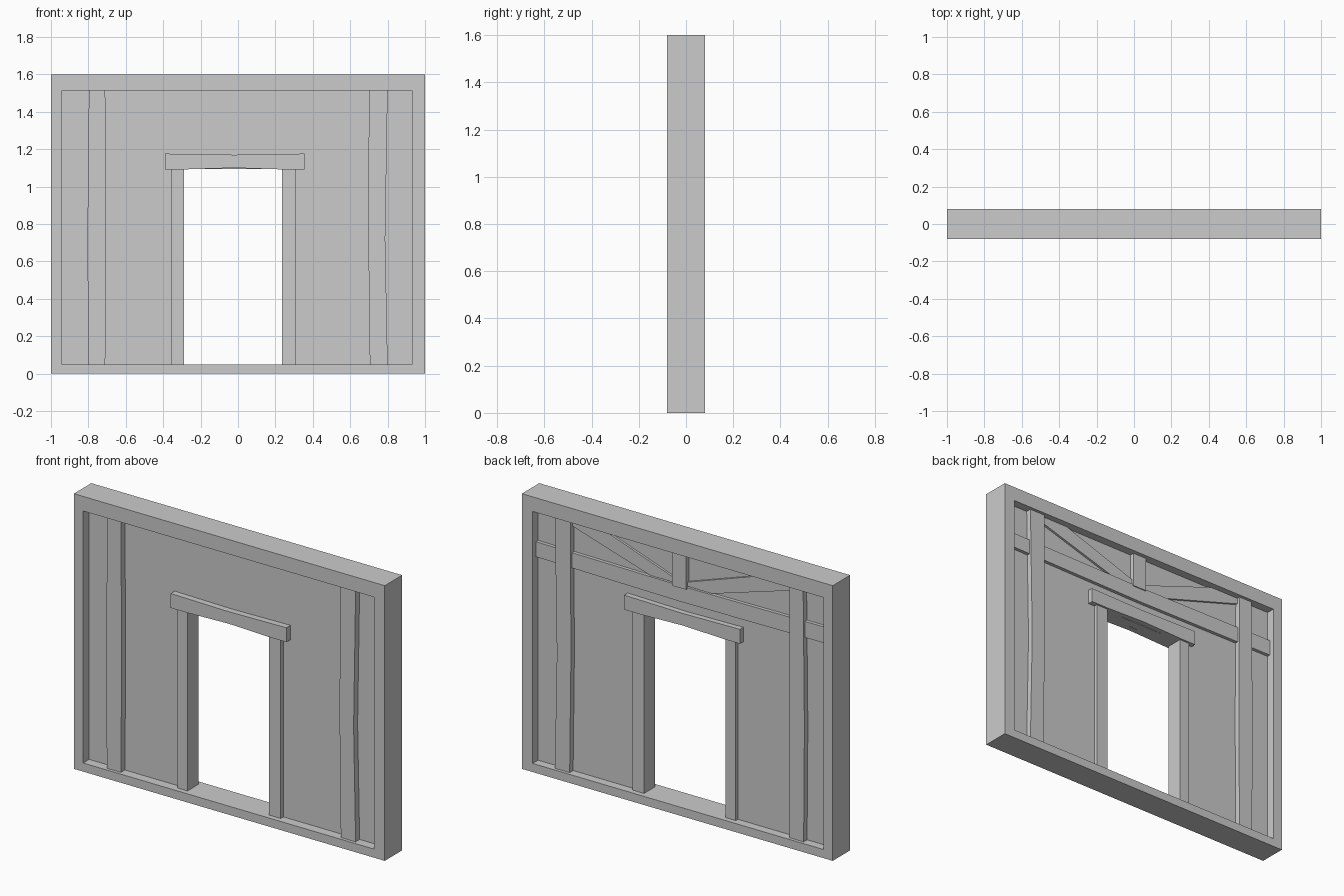
import bpy, bmesh

cube = bpy.data.objects.get("Cube")
if cube:
    bpy.data.objects.remove(cube, do_unlink=True)

# Single plain material
grey = bpy.data.materials.new("plain_grey")
grey.use_nodes = True
colour = (0.6, 0.6, 0.6, 1)
grey.diffuse_color = colour
grey.node_tree.nodes["Principled BSDF"].inputs["Base Color"].default_value = colour


def prism(name, profile, front, back):
    """Extrude an x-z outline from y = front to y = back."""
    bm = bmesh.new()
    face = bm.faces.new([bm.verts.new((x, front, z)) for x, z in profile])
    new = bmesh.ops.extrude_face_region(bm, geom=[face])["geom"]
    moved = [v for v in new if isinstance(v, bmesh.types.BMVert)]
    bmesh.ops.translate(bm, verts=moved, vec=(0, back - front, 0))
    bmesh.ops.recalc_face_normals(bm, faces=bm.faces)
    mesh = bpy.data.meshes.new(name)
    bm.to_mesh(mesh)
    bm.free()
    mesh.materials.append(grey)
    obj = bpy.data.objects.new(name, mesh)
    bpy.context.collection.objects.link(obj)
    return obj


def beam(name, x0, x1, z0, z1, front, back):
    return prism(name, [(x0, z0), (x1, z0), (x1, z1), (x0, z1)], front, back)


DEPTH = 0.08            # half thickness of the frame
SILL, HEAD, TOP = 0.05, 1.515, 1.6
LEFT, RIGHT = 0.93, -0.94
DOOR_L, DOOR_R, DOOR_TOP = 0.235, -0.29, 1.095
WALL_F, WALL_B = -0.025, 0.03

# Outer frame
beam("sill", -1, 1, 0, SILL, -DEPTH, DEPTH)
beam("top_rail", -1, 1, HEAD, TOP, -DEPTH, DEPTH)
beam("frame_side_left", LEFT, 1, SILL, HEAD, -DEPTH, DEPTH)
beam("frame_side_right", -1, RIGHT, SILL, HEAD, -DEPTH, DEPTH)

# Wall panel with the doorway cut out
prism("wall_panel", [
    (RIGHT, SILL), (DOOR_R, SILL), (DOOR_R, DOOR_TOP), (DOOR_L, DOOR_TOP),
    (DOOR_L, SILL), (LEFT, SILL), (LEFT, HEAD), (RIGHT, HEAD)], WALL_F, WALL_B)

# Tall posts, slightly bowed, showing on both faces
mid = 0.72
prism("post_left", [(0.705, SILL), (0.8, SILL), (0.787, mid), (0.8, HEAD),
                    (0.7, HEAD), (0.697, mid)], -0.062, 0.062)
prism("post_right", [(-0.8, SILL), (-0.71, SILL), (-0.705, mid), (-0.71, HEAD),
                     (-0.797, HEAD), (-0.805, mid)], -0.062, 0.062)

# Door posts and slightly arched lintel
beam("door_post_left", DOOR_L, 0.31, SILL, DOOR_TOP, -0.05, 0.05)
beam("door_post_right", -0.355, DOOR_R, SILL, DOOR_TOP, -0.05, 0.05)
prism("lintel", [
    (-0.39, 1.092), (DOOR_R, 1.092), (-0.02, 1.1), (DOOR_L, 1.092), (0.355, 1.092),
    (0.355, 1.176), (-0.02, 1.17), (-0.39, 1.176)], -0.062, 0.062)

# Cross beam and truss on the back
prism("cross_beam", [(RIGHT, 1.235), (0, 1.228), (LEFT, 1.24),
                     (LEFT, 1.328), (0, 1.32), (RIGHT, 1.328)], WALL_F + 0.01, 0.05)
beam("king_post", -0.04, 0.05, 1.31, HEAD, WALL_F + 0.01, 0.056)
for side, name in ((1, "left"), (-1, "right")):
    outline = [(0.2, 1.325), (0.71, 1.48), (0.71, HEAD), (0.52, HEAD),
               (0.04, 1.35), (0.04, 1.325)]
    prism("brace_" + name, [(side * x, z) for x, z in outline], WALL_F + 0.01, 0.043)
